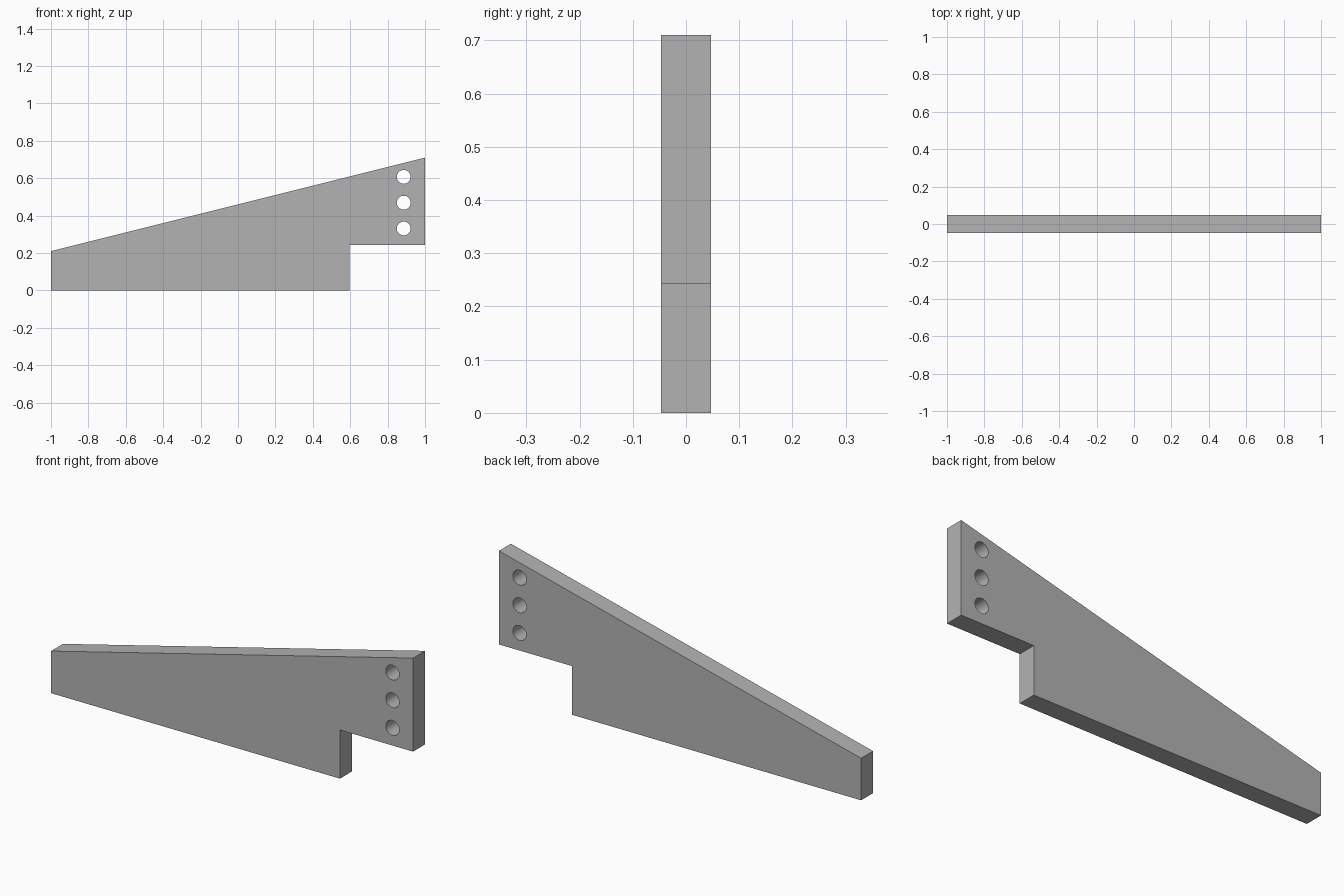
import bpy
import bmesh
import math

HALF = 0.047          # half the plate thickness
HOLE_X, HOLE_R = 0.886, 0.037

cube = bpy.data.objects.get("Cube")
if cube:
    bpy.data.objects.remove(cube, do_unlink=True)

# Single plain grey
grey = bpy.data.materials.new("plain_grey")
grey.use_nodes = True
colour = (0.45, 0.45, 0.45, 1)
grey.diffuse_color = colour
grey.node_tree.nodes["Principled BSDF"].inputs["Base Color"].default_value = colour


def prism(name, outline):
    """Extrude an x-z outline through the plate thickness."""
    bm = bmesh.new()
    face = bm.faces.new([bm.verts.new((x, -HALF, z)) for x, z in outline])
    side = bmesh.ops.extrude_face_region(bm, geom=[face])["geom"]
    verts = [v for v in side if isinstance(v, bmesh.types.BMVert)]
    bmesh.ops.translate(bm, verts=verts, vec=(0, 2 * HALF, 0))
    bmesh.ops.recalc_face_normals(bm, faces=bm.faces)
    mesh = bpy.data.meshes.new(name)
    bm.to_mesh(mesh)
    bm.free()
    mesh.materials.append(grey)
    obj = bpy.data.objects.new(name, mesh)
    bpy.context.collection.objects.link(obj)
    return obj


# Tapered plate with a notch under the tall end
plate = prism("bracket_plate", [(-1, 0), (0.596, 0), (0.596, 0.243),
                                (1, 0.243), (1, 0.71), (-1, 0.21)])
bpy.ops.object.select_all(action="DESELECT")
bpy.context.view_layer.objects.active = plate
plate.select_set(True)

# Column of three bolt holes
for z in (0.331, 0.469, 0.607):
    angles = [math.tau * i / 32 for i in range(32)]
    cutter = prism("hole_cutter", [(HOLE_X + HOLE_R * math.cos(a),
                                    z + HOLE_R * math.sin(a)) for a in angles])
    cutter.scale.y = 2
    cutter.hide_render = True
    mod = plate.modifiers.new("bolt_hole", "BOOLEAN")
    mod.operation = "DIFFERENCE"
    mod.solver = "EXACT"
    mod.object = cutter
    bpy.ops.object.modifier_apply(modifier=mod.name)
    bpy.data.objects.remove(cutter, do_unlink=True)

bpy.ops.object.shade_smooth_by_angle(angle=math.radians(30))
